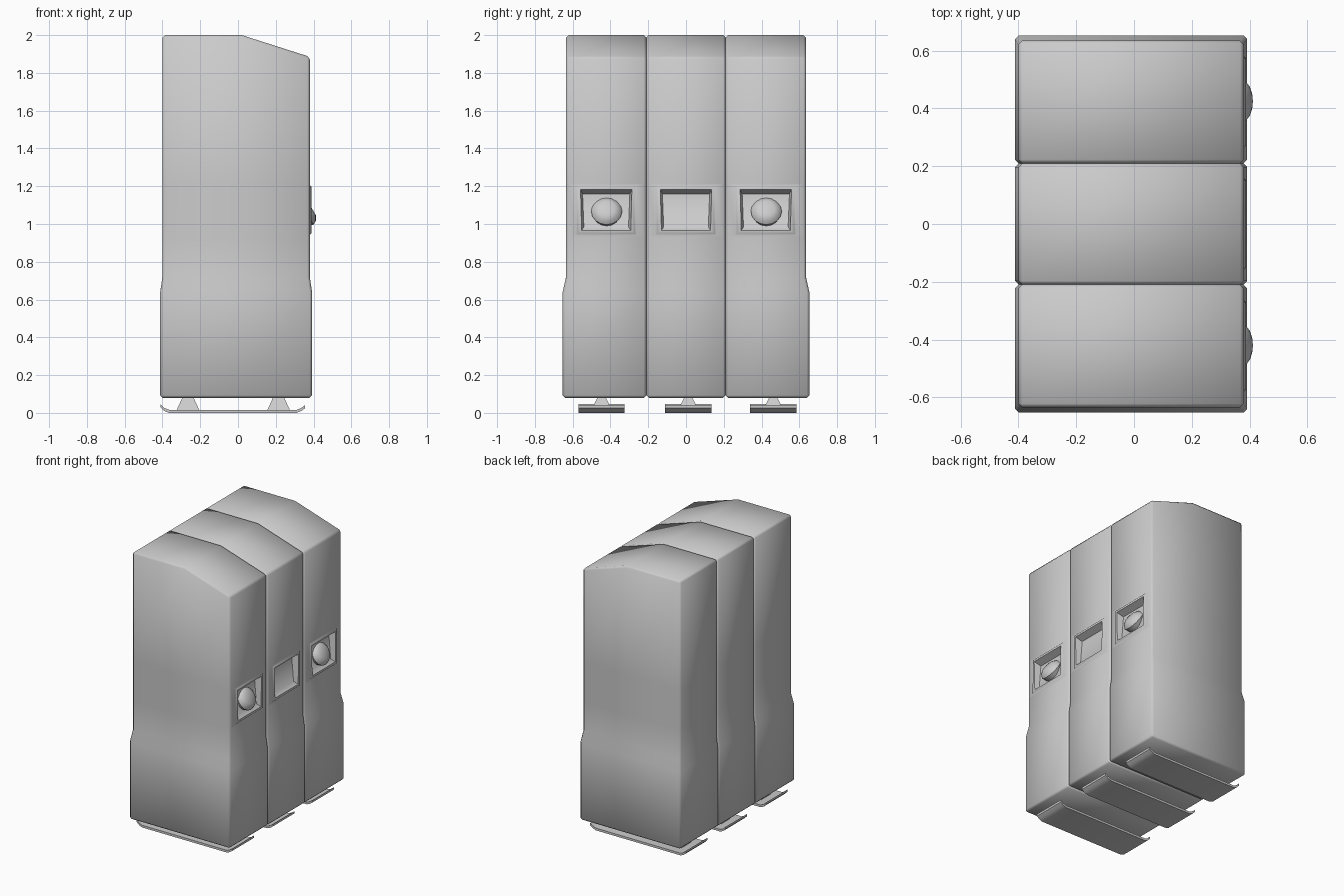
import bpy, bmesh
from math import radians
from mathutils import Vector, Matrix

cube = bpy.data.objects.get("Cube")
if cube:
    bpy.data.objects.remove(cube, do_unlink=True)

grey = bpy.data.materials.new("plain grey")
grey.use_nodes = True
grey.diffuse_color = (0.6, 0.6, 0.6, 1)
for node in grey.node_tree.nodes:
    if node.type == 'BSDF_PRINCIPLED':
        node.inputs["Base Color"].default_value = (0.6, 0.6, 0.6, 1)


def finish(name, bm, angle):
    """Turn a bmesh into a shaded object."""
    bmesh.ops.recalc_face_normals(bm, faces=bm.faces)
    mesh = bpy.data.meshes.new(name)
    bm.to_mesh(mesh)
    bm.free()
    mesh.materials.append(grey)
    ob = bpy.data.objects.new(name, mesh)
    bpy.context.collection.objects.link(ob)
    for other in bpy.context.selected_objects:
        other.select_set(False)
    ob.select_set(True)
    bpy.context.view_layer.objects.active = ob
    bpy.ops.object.shade_smooth_by_angle(angle=radians(angle))
    return ob


def loft(bm, rings):
    """Skin closed rings of equal length, returning the vertex rings."""
    loops = [[bm.verts.new(p) for p in ring] for ring in rings]
    for a, b in zip(loops, loops[1:]):
        n = len(a)
        for i in range(n):
            j = (i + 1) % n
            bm.faces.new((a[i], a[j], b[j], b[i]))
    return loops


def body(name, lo, hi, step_lo, step_hi):
    """Tall cabinet with a wider foot, a sloping roof edge and a framed recess."""
    bm = bmesh.new()
    rings = []
    # height, drop of the roof edge, how far the wide foot sticks out
    for z, drop, out in ((0.08, 0, 1), (0.64, 0, 1), (0.72, 0, 0),
                         (0.93, 0, 0), (1.215, 0, 0), (2.0, 0.115, 0)):
        x0, x1 = -0.4 - 0.012 * out, 0.38 + 0.012 * out
        y0, y1 = lo - step_lo * out, hi + step_hi * out
        rings.append([(x0, y0, z), (0.02, y0, z), (x1, y0, z - drop),
                      (x1, y1, z - drop), (0.02, y1, z), (x0, y1, z)])
    loops = loft(bm, rings)
    for r in (loops[0], loops[-1]):
        bm.faces.new((r[0], r[1], r[4], r[5]))
        bm.faces.new((r[1], r[2], r[3], r[4]))
    bmesh.ops.recalc_face_normals(bm, faces=bm.faces)
    sharp = [e for e in bm.edges if e.calc_face_angle(0) > radians(40)]
    bmesh.ops.bevel(bm, geom=sharp, offset=0.013, segments=1,
                    profile=0.5, affect='EDGES')

    # Recess: nested insets make the raised frame and the sloping floor
    mid_y, mid_z = (lo + hi) / 2, 1.07
    bm.normal_update()
    panel = next(f for f in bm.faces if f.normal.x > 0.95
                 and abs(f.calc_center_median().z - mid_z) < 0.05)
    # half width top, half width bottom, z top, z bottom, x top, x bottom
    for wt, wb, zt, zb, xt, xb in ((0.155, 0.16, 1.205, 0.942, 0.38, 0.38),
                                   (0.148, 0.152, 1.197, 0.95, 0.388, 0.388),
                                   (0.136, 0.13, 1.182, 0.966, 0.388, 0.388),
                                   (0.125, 0.118, 1.16, 0.985, 0.34, 0.36)):
        bmesh.ops.inset_individual(bm, faces=[panel], thickness=0.004)
        for v in panel.verts:
            side = 1 if v.co.y > mid_y else -1
            if v.co.z > mid_z:
                v.co = (xt, mid_y + side * wt, zt)
            else:
                v.co = (xb, mid_y + side * wb, zb)
    finish(name, bm, 50)


def knob(name, y):
    """Round tapered knob that tilts upward out of its recess."""
    bm = bmesh.new()
    turn = Vector((0.07, 0, 0.04)).to_track_quat('Z', 'Y').to_matrix().to_4x4()
    place = Matrix.Translation((0.39, y, 1.085)) @ turn
    rings = []
    for r, h in ((0.07, -0.07), (0.082, -0.035), (0.07, -0.015), (0.044, 0)):
        rings.append([place @ (Matrix.Rotation(radians(22.5 * i), 4, 'Z')
                               @ Vector((r, 0, h))) for i in range(16)])
    loops = loft(bm, rings)
    bm.faces.new(loops[0])
    bm.faces.new(loops[-1])
    finish(name, bm, 35)


def skid(name, y):
    """Flat runner with upturned ends."""
    bm = bmesh.new()
    under = [(-0.41, 0.03), (-0.39, 0.01), (-0.365, 0),
             (0.31, 0), (0.335, 0.01), (0.355, 0.025)]
    outline = under + [(x, z + 0.016) for x, z in reversed(under)]
    loops = loft(bm, [[(x, y + s, z) for x, z in outline]
                      for s in (-0.122, 0.122)])
    for r in loops:
        bm.faces.new(r)
    finish(name, bm, 40)


def foot(name, x, y):
    """Tapered post between runner and cabinet."""
    bm = bmesh.new()
    corners = ((-1, -1), (1, -1), (1, 1), (-1, 1))
    loops = loft(bm, [[(x + a * wx, y + b * wy, z) for a, b in corners]
                      for wx, wy, z in ((0.06, 0.055, 0.014),
                                        (0.028, 0.02, 0.085))])
    for r in loops:
        bm.faces.new(r)
    finish(name, bm, 20)


# Three cabinets side by side
body("front_cabinet", -0.635, -0.21, 0.018, 0)
body("middle_cabinet", -0.21, 0.21, 0, 0)
body("back_cabinet", 0.21, 0.635, 0, 0.018)
knob("front_knob", -0.42)
knob("back_knob", 0.425)

# Runners and posts underneath
for place, y in (("front", -0.447), ("middle", 0.012), ("back", 0.462)):
    skid(place + "_runner", y)
    foot(place + "_right_post", -0.265, y)
    foot(place + "_left_post", 0.215, y)
